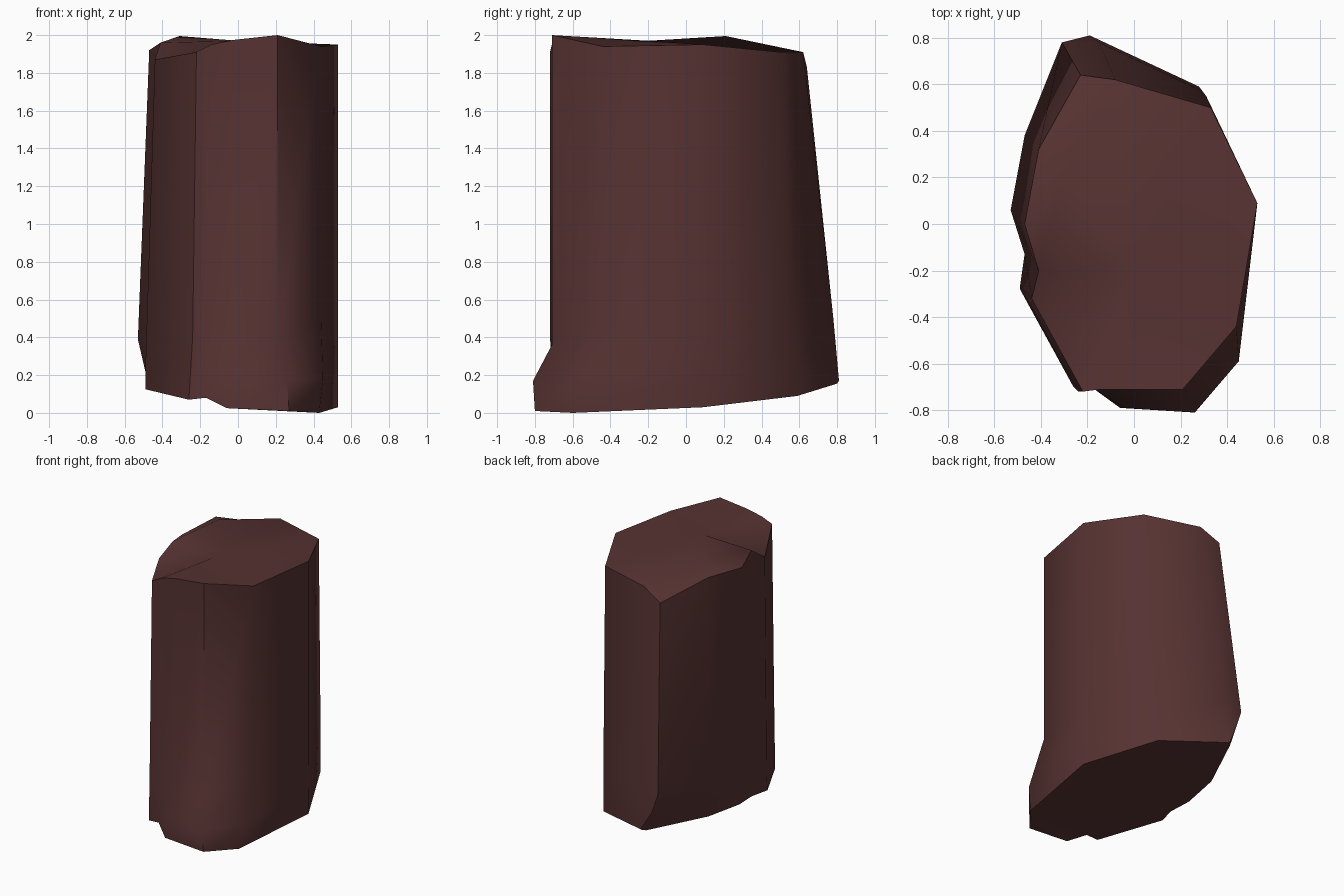
import bpy, bmesh, math
from mathutils import Vector

if "Cube" in bpy.data.objects:
    bpy.data.objects.remove(bpy.data.objects["Cube"])

# Cross-sections, each with 13 corners running counter-clockwise from the front left
top = [(-.22, -.72, 1.91), (-.14, -.71, 1.95), (-.02, -.71, 1.975), (.21, -.71, 2.0),
       (.44, -.44, 1.94), (.53, .09, 1.95), (.33, .50, 1.91), (-.08, .62, 1.91),
       (-.23, .64, 1.83), (-.41, .32, 1.95), (-.47, 0, 1.92), (-.41, -.20, 1.96),
       (-.44, -.32, 1.87)]
mid = [(-.24, -.72, .40), (-.17, -.71, .32), (-.04, -.71, .36), (.21, -.71, .36),
       (.44, -.44, .50), (.53, .09, .40), (.31, .55, .40), (-.15, .78, .50),
       (-.31, .78, .45), (-.47, .38, .42), (-.53, .06, .39), (-.47, -.13, .35),
       (-.49, -.27, .24)]
base = [(-.26, -.70, .07), (-.17, -.71, .08), (-.06, -.79, .025), (.27, -.80, .01),
        (.43, -.60, 0), (.53, .09, .03), (.28, .59, .09), (-.19, .80, .155),
        (-.21, .78, .15), (-.42, .33, .14), (-.47, .03, .13), (-.45, -.14, .12),
        (-.49, -.28, .125)]

# Low ring: halfway to the base, except the flared foot and the back heel
low = [(Vector(a) + Vector(b)) / 2 for a, b in zip(mid, base)]
for i, p in {2: (-.04, -.79, .18), 3: (.26, -.81, .17),
             4: (.45, -.59, .18), 7: (-.19, .81, .17)}.items():
    low[i] = Vector(p)

bm = bmesh.new()
rings = [[bm.verts.new(p) for p in ring] for ring in (base, low, mid, top)]
n = len(top)

# Sides
for lower, upper in zip(rings, rings[1:]):
    for i in range(n):
        j = (i + 1) % n
        bm.faces.new((lower[i], lower[j], upper[j], upper[i]))

# Underside
bm.faces.new(rings[0][::-1])

# Top with a shallow saddle and a small peak
peak = bm.verts.new((-.31, .21, 1.995))
saddle = bm.verts.new((0, -.2, 1.97))
rim = rings[-1]
for i in range(n):
    bm.faces.new((rim[i], rim[(i + 1) % n], peak if 7 <= i < 11 else saddle))
bm.faces.new((rim[7], peak, saddle))
bm.faces.new((rim[11], saddle, peak))

bmesh.ops.triangulate(bm, faces=[f for f in bm.faces if len(f.verts) > 4])
bmesh.ops.recalc_face_normals(bm, faces=bm.faces)
mesh = bpy.data.meshes.new("rock_pillar")
bm.to_mesh(mesh)
bm.free()

mat = bpy.data.materials.new("dark red brown stone")
mat.diffuse_color = (.092, .032, .031, 1)
mat.use_nodes = True
mat.node_tree.nodes["Principled BSDF"].inputs["Base Color"].default_value = mat.diffuse_color
mesh.materials.append(mat)
rock = bpy.data.objects.new("rock_pillar", mesh)
bpy.context.collection.objects.link(rock)

# Smooth sides with crisp corners
bpy.context.view_layer.objects.active = rock
rock.select_set(True)
bpy.ops.object.shade_smooth_by_angle(angle=math.radians(45))
